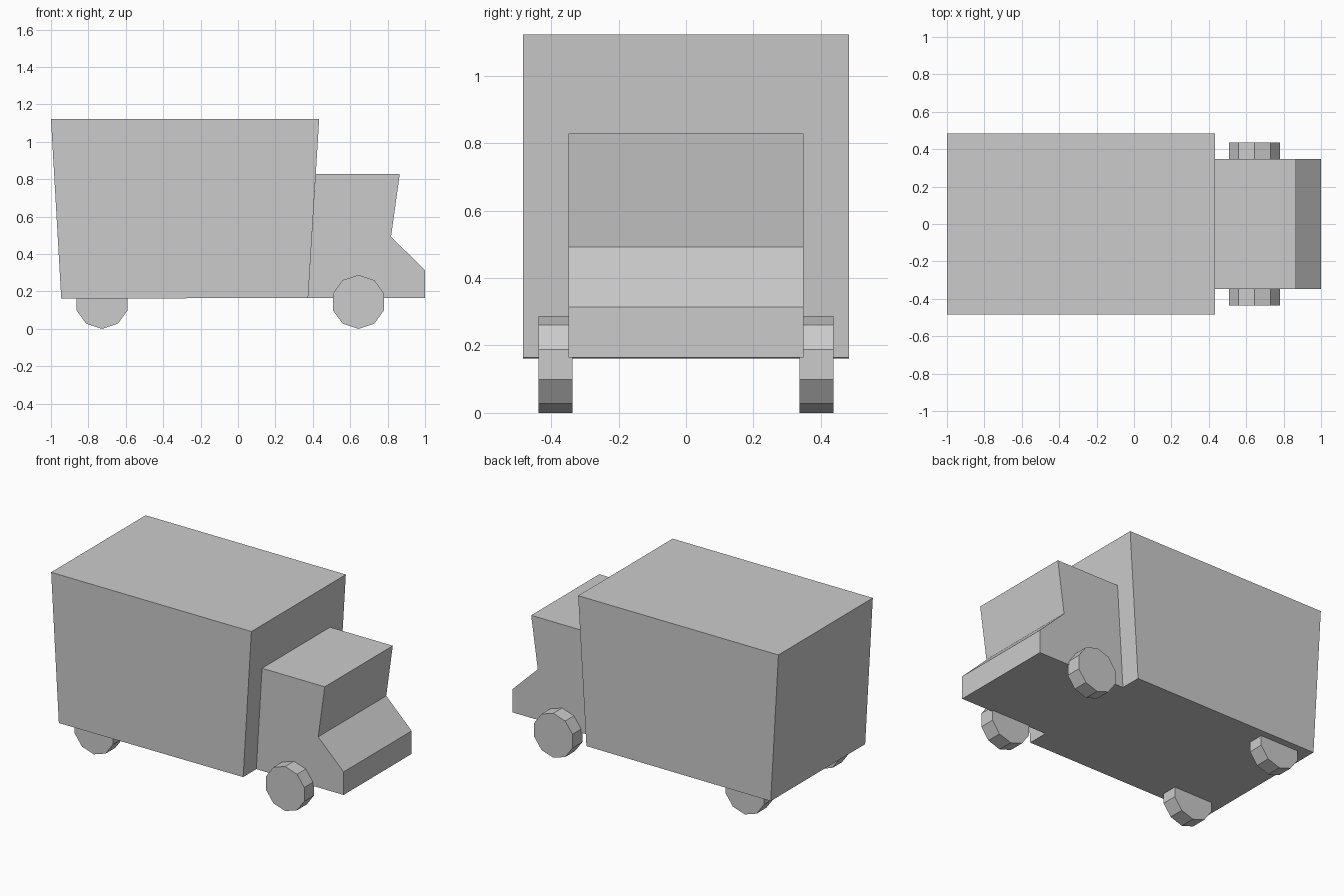
import bpy, bmesh
from math import radians
from mathutils import Matrix

if "Cube" in bpy.data.objects:
    bpy.data.objects.remove(bpy.data.objects["Cube"])


def finish(name, bm):
    bmesh.ops.recalc_face_normals(bm, faces=bm.faces)
    mesh = bpy.data.meshes.new(name)
    bm.to_mesh(mesh)
    bm.free()
    obj = bpy.data.objects.new(name, mesh)
    bpy.context.collection.objects.link(obj)
    return obj


def extrude_profile(name, points, half_width):
    """Extrude a side profile (x, z) symmetrically across the width."""
    bm = bmesh.new()
    face = bm.faces.new([bm.verts.new((x, -half_width, z)) for x, z in points])
    side = bmesh.ops.extrude_face_region(bm, geom=[face], use_keep_orig=True)
    verts = [g for g in side["geom"] if isinstance(g, bmesh.types.BMVert)]
    bmesh.ops.translate(bm, verts=verts, vec=(0, 2 * half_width, 0))
    return finish(name, bm)


def wheel(name, x, y, radius=0.144, width=0.1):
    """Ten-sided wheel with a corner pointing straight down."""
    bm = bmesh.new()
    bmesh.ops.create_cone(bm, cap_ends=True, segments=10, radius1=radius,
                          radius2=radius, depth=width)
    bmesh.ops.rotate(bm, verts=bm.verts, matrix=Matrix.Rotation(radians(90), 3, 'X'))
    bmesh.ops.translate(bm, verts=bm.verts, vec=(x, y, radius))
    return finish(name, bm)


# Cargo box, flaring towards the roof
extrude_profile("cargo_box", [(-1, 1.123), (-0.945, 0.162),
                              (0.375, 0.165), (0.434, 1.123)], 0.483)

# Cab with forward-leaning windscreen and sloped bonnet
extrude_profile("cab", [(0.375, 0.165), (1.0, 0.165), (1.0, 0.314),
                        (0.818, 0.492), (0.865, 0.829), (0.416, 0.829)], 0.348)

# Wheels
for end, x in (("front", 0.644), ("rear", -0.727)):
    for side, y in (("right", -0.387), ("left", 0.387)):
        wheel(f"{end}_{side}_wheel", x, y)
